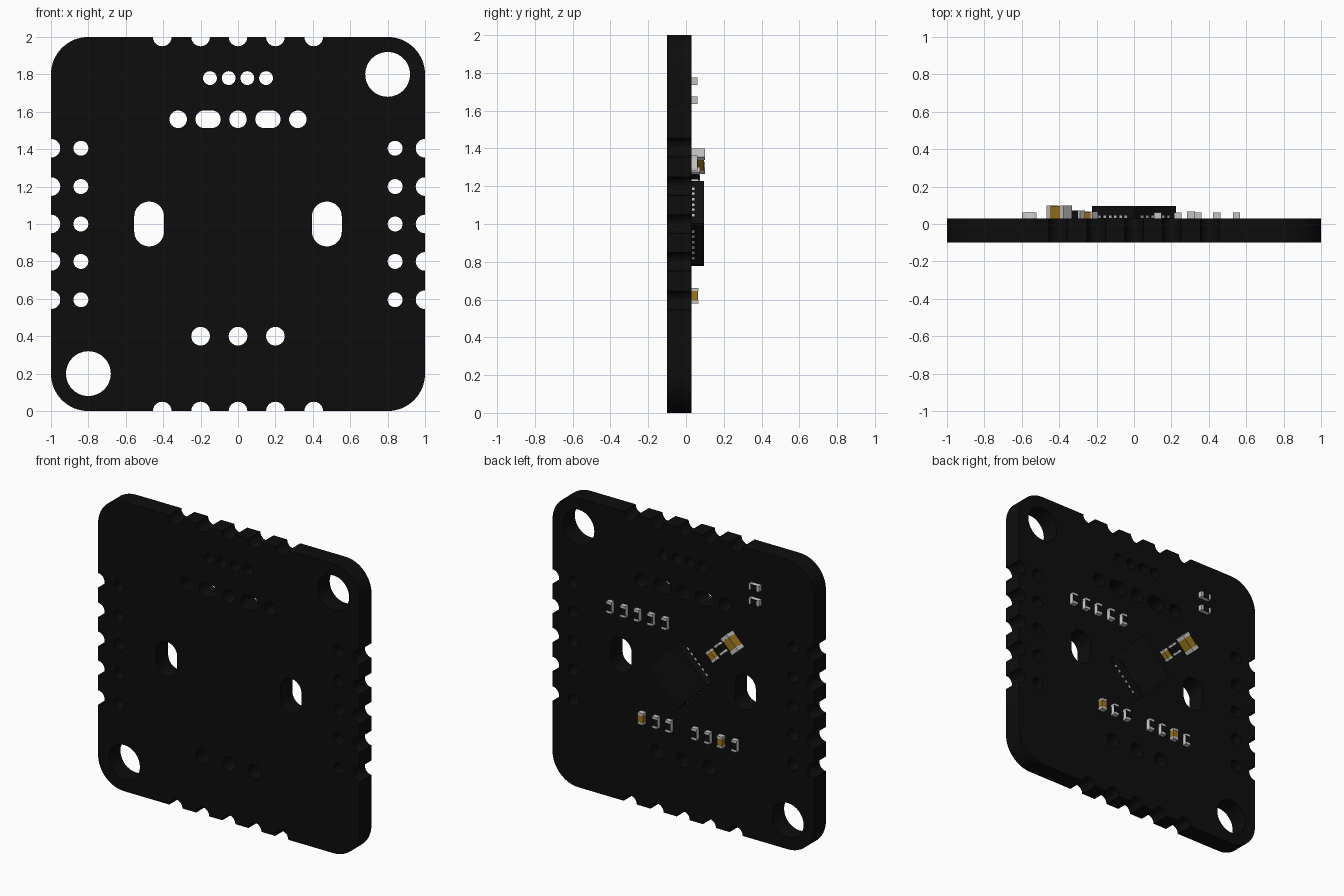
import bpy
import bmesh
from math import pi, sin, cos, radians
from mathutils import Matrix, Vector

cube = bpy.data.objects.get("Cube")
if cube:
    bpy.data.objects.remove(cube, do_unlink=True)


def material(name, r, g, b):
    m = bpy.data.materials.new(name)
    m.use_nodes = True
    m.diffuse_color = (r, g, b, 1)
    node = next(n for n in m.node_tree.nodes if n.type == 'BSDF_PRINCIPLED')
    node.inputs["Base Color"].default_value = (r, g, b, 1)
    return m


BLACK = material("board black", 0.004, 0.004, 0.004)
DARK = material("package black", 0.005, 0.005, 0.005)
METAL = material("tinned metal", 0.55, 0.55, 0.55)
CERAMIC = material("white ceramic", 0.65, 0.65, 0.65)
GOLD = material("capacitor tan", 0.33, 0.18, 0.012)

FACE = 0.03      # rear surface of the board
DEPTH = 0.13
PITCH = (-0.405, -0.2, 0, 0.2, 0.405)


# ---------- board ----------
def arc(cx, cy, r, a0, a1, n):
    return [(cx + r * cos(a0 + (a1 - a0) * i / n),
             cy + r * sin(a0 + (a1 - a0) * i / n)) for i in range(n + 1)]


def slot(cx, cy, r, half=0, upright=False):
    """Round hole, or a slot whose arc centres lie half either side."""
    if not half:
        return arc(cx, cy, r, 0, 2 * pi, 32)[:-1]
    pts = arc(half, 0, r, -pi / 2, pi / 2, 16) + arc(-half, 0, r, pi / 2, 1.5 * pi, 16)
    return [(cx - y, cy + x) if upright else (cx + x, cy + y) for x, y in pts]


def outline():
    """One notched edge and corner, repeated around four sides."""
    side = []
    for p in PITCH:
        side += arc(p, -1, 0.05, pi, 0, 12)
    side += arc(0.8, -0.8, 0.2, -pi / 2, 0, 16)
    pts = []
    for k in range(4):
        rot = Matrix.Rotation(k * pi / 2, 2)
        pts += [tuple(rot @ Vector(p)) for p in side]
    return pts


loops = [outline(), slot(0.8, 0.8, 0.12), slot(-0.8, -0.8, 0.12)]
for s in (-1, 1):
    loops += [slot(s * 0.84, p, 0.04) for p in PITCH]
    loops += [slot(s * x, 0.78, 0.037) for x in (0.05, 0.15)]
    loops += [slot(s * 0.32, 0.56, 0.047), slot(s * 0.16, 0.56, 0.047, 0.021)]
    loops += [slot(s * 0.475, 0, 0.08, 0.04, True), slot(s * 0.2, -0.6, 0.05)]
loops += [slot(0, 0.56, 0.047), slot(0, -0.6, 0.05)]

curve = bpy.data.curves.new("circuit_board", 'CURVE')
curve.dimensions = '2D'
curve.fill_mode = 'BOTH'
curve.extrude = DEPTH / 2
for pts in loops:
    spline = curve.splines.new('POLY')
    spline.points.add(len(pts) - 1)
    for point, (x, y) in zip(spline.points, pts):
        point.co = (x, y, 0, 1)
    spline.use_cyclic_u = True
curve.materials.append(BLACK)
board = bpy.data.objects.new("circuit_board", curve)
bpy.context.collection.objects.link(board)
board.rotation_euler = (pi / 2, 0, 0)
board.location = (0, FACE - DEPTH / 2, 1)
bpy.ops.object.select_all(action='DESELECT')
board.select_set(True)
bpy.context.view_layer.objects.active = board
bpy.ops.object.convert(target='MESH')
bpy.ops.object.shade_smooth_by_angle()


# ---------- rear components ----------
def part(name, boxes, mats, x, z, angle=0):
    """Join boxes (centre, size, material slot) into one part on the rear face."""
    bm = bmesh.new()
    for centre, size, slot_no in boxes:
        mat = Matrix.Translation(centre) @ Matrix.Diagonal((*size, 1))
        verts = bmesh.ops.create_cube(bm, size=1, matrix=mat)["verts"]
        for f in {f for v in verts for f in v.link_faces}:
            f.material_index = slot_no
    mesh = bpy.data.meshes.new(name)
    bm.to_mesh(mesh)
    bm.free()
    for m in mats:
        mesh.materials.append(m)
    ob = bpy.data.objects.new(name, mesh)
    ob.location = (x, FACE, z)
    ob.rotation_euler = (0, -radians(angle), 0)
    bpy.context.collection.objects.link(ob)


def passive(name, x, z, angle, body, cap=None, size=(0.08, 0.032, 0.04)):
    """Two-terminal part: body, end terminals and an optional dark top coat."""
    length, height, width = size
    end = length * 0.2
    h = height * 0.95
    boxes = [((0, h / 2, 0), (length - 2 * end, h, width * 0.96), 0)]
    for s in (-1, 1):
        boxes.append(((s * (length - end) / 2, height / 2, 0), (end, height, width), 1))
    if cap:
        boxes.append(((0, h, 0), (length - 2 * end, 0.003, width * 0.97), 2))
    part(name, boxes, [body, METAL, cap or body], x, z, angle)


def resistor(name, x, z, angle=90):
    passive(name, x, z, angle, CERAMIC, DARK)


for i, x in enumerate((0.548, 0.442, 0.34, 0.234, 0.127)):
    resistor(f"upper_resistor_{i + 1}", x, 1.322)
for i, x in enumerate((0.198, 0.097, -0.102, -0.201, -0.408)):
    resistor(f"lower_resistor_{i + 1}", x, 0.62)
for i, z in enumerate((1.755, 1.655)):
    resistor(f"corner_resistor_{i + 1}", -0.56, z, 0)

SMALL = (0.08, 0.036, 0.042)
for i, x in enumerate((0.304, -0.301)):
    passive(f"lower_capacitor_{i + 1}", x, 0.62, 90, GOLD, size=SMALL)
passive("middle_capacitor", -0.235, 1.195, 45, GOLD, size=SMALL)
passive("dark_component", -0.302, 1.262, 45, DARK, size=(0.075, 0.043, 0.04))
passive("large_capacitor", -0.4, 1.333, 45, GOLD, size=(0.128, 0.07, 0.064))

# Sensor chip, standing on its corner, with six contacts per side
SIDE = 0.318
chip = [((0, 0.0325, 0), (SIDE, 0.065, SIDE), 0)]
for i in range(6):
    t = (i - 2.5) * 0.04
    for s in (-1, 1):
        e = s * SIDE / 2
        chip.append(((t, 0.008, e), (0.018, 0.014, 0.004), 1))
        chip.append(((e, 0.008, t), (0.004, 0.014, 0.018), 1))
part("sensor_chip", chip, [DARK, METAL], 0, 1.003, 45)
